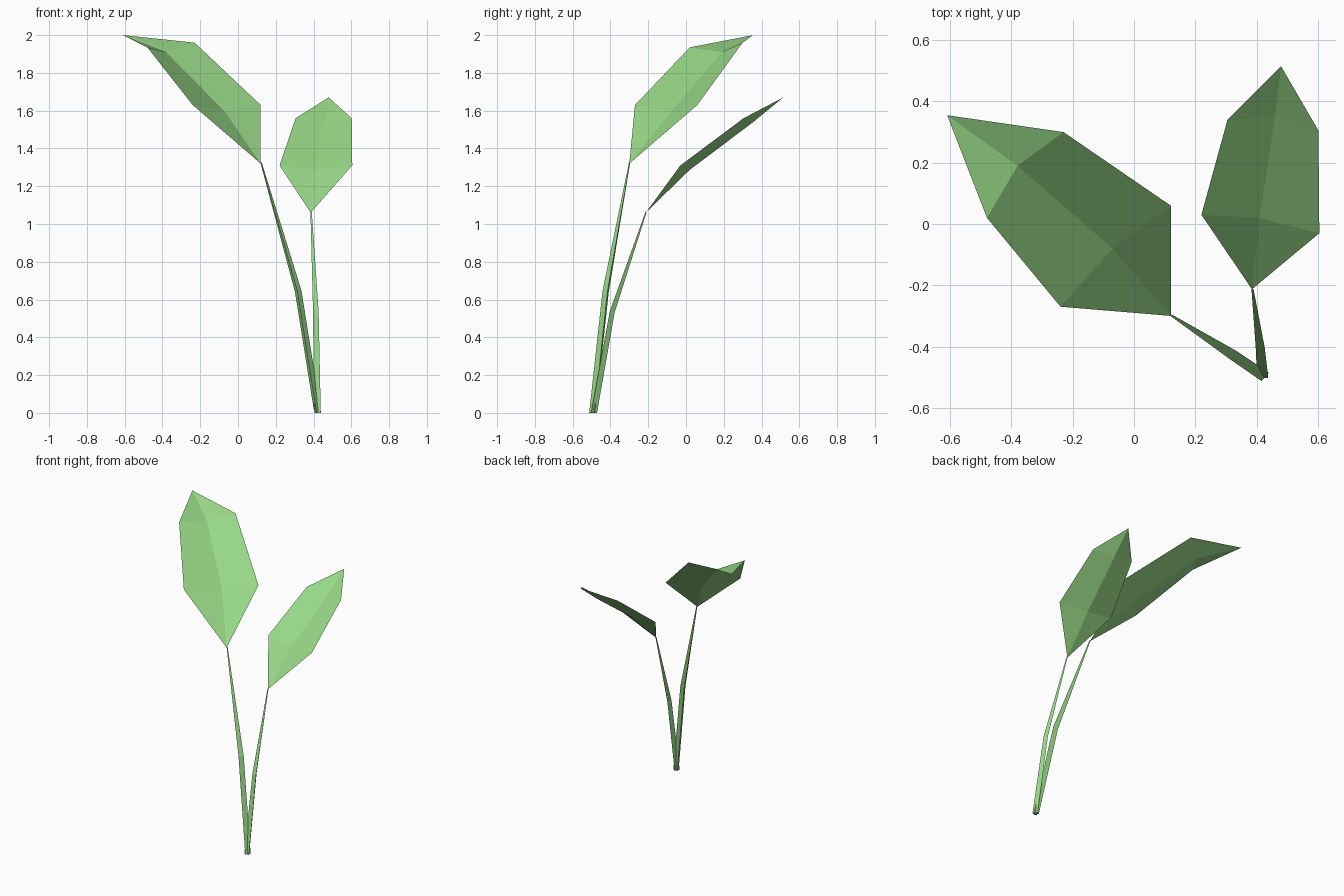
import bpy, bmesh, math
from mathutils import Vector

if "Cube" in bpy.data.objects:
    bpy.data.objects.remove(bpy.data.objects["Cube"])

green = bpy.data.materials.new("leaf green")
green.diffuse_color = (0.31, 0.68, 0.24, 1)
green.use_nodes = True
green.node_tree.nodes["Principled BSDF"].inputs["Base Color"].default_value = green.diffuse_color


def finish(bm, name):
    me = bpy.data.meshes.new(name)
    bm.to_mesh(me)
    bm.free()
    me.materials.append(green)
    ob = bpy.data.objects.new(name, me)
    bpy.context.collection.objects.link(ob)
    return ob


def leaf(name, base, rows, tip):
    """Folded sheet: rows of (left, midrib, right) points between base and tip."""
    bm = bmesh.new()
    b, t = bm.verts.new(base), bm.verts.new(tip)
    grid = [[bm.verts.new(p) for p in row] for row in rows]
    for i in range(2):
        bm.faces.new((b, grid[0][i + 1], grid[0][i]))
        for lo, hi in zip(grid, grid[1:]):
            bm.faces.new((lo[i], lo[i + 1], hi[i + 1], hi[i]))
        bm.faces.new((grid[-1][i], grid[-1][i + 1], t))
    return finish(bm, name)


def stem(name, path, radii, angle, tilt):
    """Three-sided tapering stalk; the middle ring leans with the bend."""
    bm = bmesh.new()
    rings = []
    for p, r, k in zip(path, radii, (0, tilt, tilt)):
        d = Vector(path[-1]) - Vector(path[0])
        ring = []
        for j in range(3):
            a = math.radians(angle + 120 * j)
            x, y = r * math.cos(a), r * math.sin(a)
            z = -k * (x * d.x + y * d.y) / d.z
            ring.append(bm.verts.new(Vector(p) + Vector((x, y, z))))
        rings.append(ring)
    for lo, hi in zip(rings, rings[1:]):
        for j in range(3):
            n = (j + 1) % 3
            bm.faces.new((lo[j], lo[n], hi[n], hi[j]))
    bm.faces.new(rings[0][::-1])
    bm.faces.new(rings[-1])
    return finish(bm, name)


# Large leaf and its stalk
leaf("large_leaf", (0.12, -0.30, 1.32),
     [((-0.24, -0.27, 1.63), (-0.07, -0.08, 1.595), (0.12, 0.06, 1.63)),
      ((-0.48, 0.02, 1.935), (-0.38, 0.19, 1.91), (-0.23, 0.30, 1.96))],
     (-0.61, 0.355, 2.0))
stem("large_stem", [(0.42, -0.492, 0), (0.317, -0.422, 0.645), (0.122, -0.298, 1.325)],
     (0.021, 0.02, 0.004), 20, 1)

# Small leaf and its stalk
leaf("small_leaf", (0.385, -0.213, 1.06),
     [((0.22, 0.03, 1.31), (0.41, 0.02, 1.287), (0.605, -0.03, 1.31)),
      ((0.305, 0.34, 1.56), (0.46, 0.35, 1.535), (0.602, 0.305, 1.56))],
     (0.48, 0.515, 1.67))
stem("small_stem", [(0.42, -0.492, 0), (0.412, -0.395, 0.535), (0.387, -0.212, 1.065)],
     (0.021, 0.017, 0.004), -30, 1)
